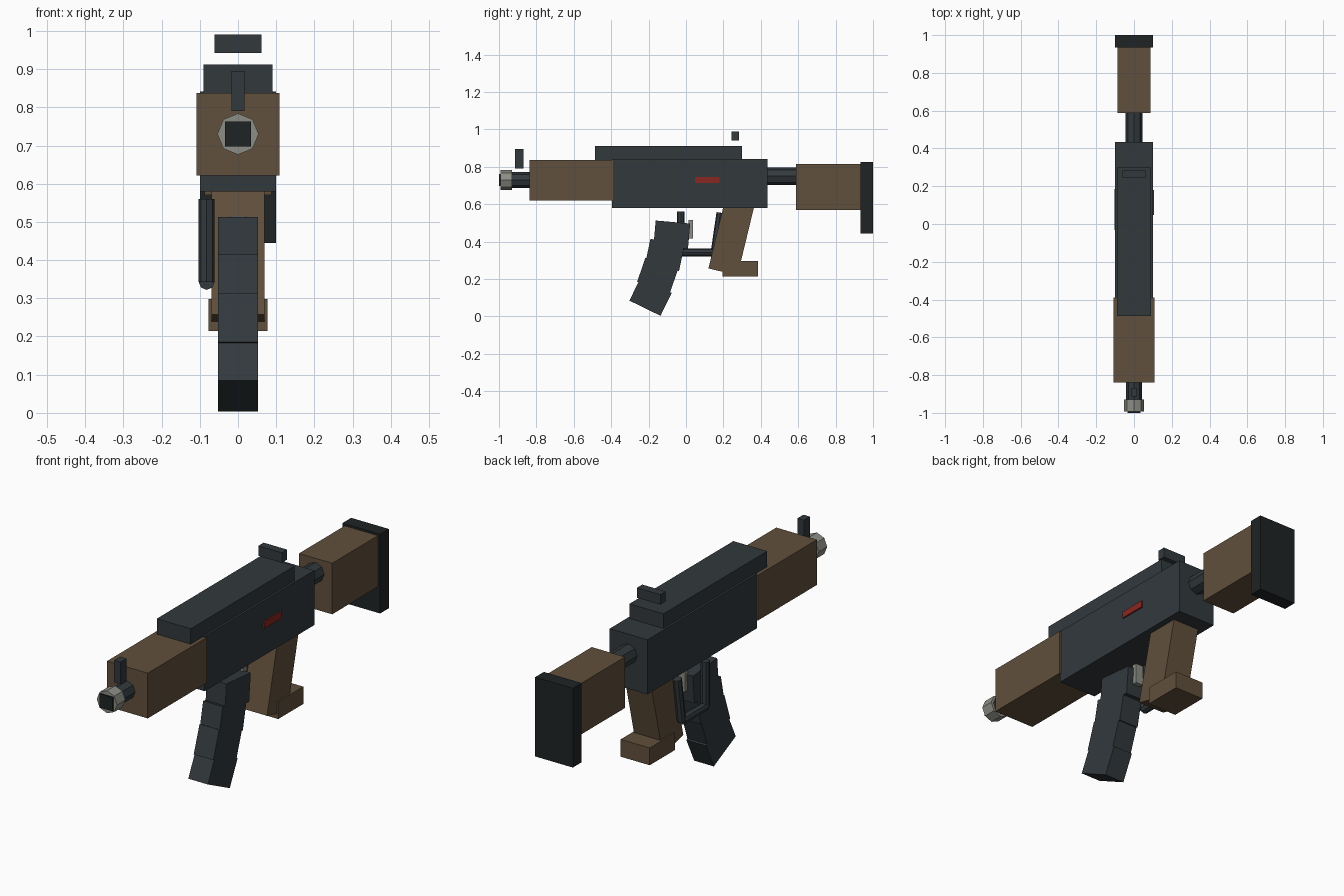
import bpy, bmesh
from math import radians, sin, cos
from mathutils import Vector, Matrix

if "Cube" in bpy.data.objects:
    bpy.data.objects.remove(bpy.data.objects["Cube"])


def mat(name, r, g, b):
    m = bpy.data.materials.new(name)
    m.diffuse_color = (r, g, b, 1)
    m.use_nodes = True
    m.node_tree.nodes["Principled BSDF"].inputs["Base Color"].default_value = m.diffuse_color
    return m


STEEL = mat("dark_steel", 0.032, 0.041, 0.046)
BLACK = mat("black", 0.014, 0.017, 0.018)
WOOD = mat("brown", 0.12, 0.08, 0.045)
METAL = mat("light_metal", 0.27, 0.27, 0.24)
RED = mat("red", 0.25, 0.02, 0.015)


def finish(bm, name, material):
    me = bpy.data.meshes.new(name)
    bm.to_mesh(me)
    bm.free()
    me.materials.append(material)
    ob = bpy.data.objects.new(name, me)
    bpy.context.collection.objects.link(ob)
    return ob


def solid(name, size, centre, material, tilt=0):
    bm = bmesh.new()
    bmesh.ops.create_cube(bm, size=1)
    m = Matrix.Translation(centre) @ Matrix.Rotation(tilt, 4, 'X') @ Matrix.Diagonal((*size, 1))
    bm.transform(m)
    return finish(bm, name, material)


def box(name, hx, y0, y1, z0, z1, material, x=0):
    """Box of half width hx between y and z limits."""
    return solid(name, (2 * hx, y1 - y0, z1 - z0), (x, (y0 + y1) / 2, (z0 + z1) / 2), material)


def slanted(name, hx, y, z, width, length, degrees, material):
    """Box hung from its upper front corner (y, z), leaning forward at the bottom."""
    t = radians(degrees)
    c = (0, y + width / 2 * cos(t) - length / 2 * sin(t),
         z - width / 2 * sin(t) - length / 2 * cos(t))
    return solid(name, (2 * hx, width, length), c, material, -t)


def rod(name, a, b, r, material):
    """Eight-sided rod between two points."""
    a, b = Vector(a), Vector(b)
    d = b - a
    bm = bmesh.new()
    bmesh.ops.create_cone(bm, cap_ends=True, segments=8, radius1=r, radius2=r, depth=d.length)
    bm.transform(Matrix.Translation((a + b) / 2) @ d.to_track_quat('Z', 'Y').to_matrix().to_4x4())
    return finish(bm, name, material)


# Body
box("receiver", 0.10, -0.395, 0.435, 0.58, 0.842, STEEL)
box("top_cover", 0.09, -0.487, 0.30, 0.835, 0.912, STEEL)
box("handguard", 0.108, -0.838, -0.39, 0.621, 0.838, WOOD)
box("side_marker", 0.008, 0.047, 0.18, 0.713, 0.745, RED, x=0.099)

# Barrel and muzzle
rod("barrel", (0, -0.98, 0.73), (0, -0.80, 0.73), 0.042, STEEL)
rod("muzzle_ring", (0, -0.993, 0.73), (0, -0.93, 0.73), 0.054, METAL)
box("muzzle_bore", 0.034, -1.0, -0.95, 0.697, 0.763, BLACK)

# Sights
box("front_sight", 0.017, -0.914, -0.868, 0.79, 0.895, STEEL)
box("rear_sight", 0.062, 0.243, 0.283, 0.942, 0.99, STEEL)

# Stock
rod("stock_tube", (0, 0.40, 0.75), (0, 0.62, 0.75), 0.046, STEEL)
box("stock", 0.088, 0.588, 0.938, 0.57, 0.815, WOOD)
box("butt_pad", 0.10, 0.934, 1.0, 0.445, 0.825, BLACK)

# Curved magazine from four progressively tilted segments
segments = [(-0.162, 0.513, 5), (-0.19, 0.415, 12), (-0.217, 0.314, 19), (-0.243, 0.207, 26)]
for i, (y, z, deg) in enumerate(segments):
    slanted(f"magazine_segment_{i + 1}", 0.052, y, z, 0.185, 0.136, deg, STEEL)

# Pistol grip
slanted("grip", 0.07, 0.214, 0.646, 0.16, 0.40, 13.6, WOOD)
box("grip_base", 0.077, 0.195, 0.385, 0.215, 0.298, WOOD)

# Trigger and side guard
box("trigger", 0.02, 0.013, 0.038, 0.417, 0.515, METAL)
guard = [(-0.082, -0.028, 0.56), (-0.082, -0.028, 0.343),
         (-0.082, 0.153, 0.343), (-0.082, 0.184, 0.555)]
for i, name in enumerate(["guard_front", "guard_bottom", "guard_rear"]):
    rod(name, guard[i], guard[i + 1], 0.021, STEEL)
